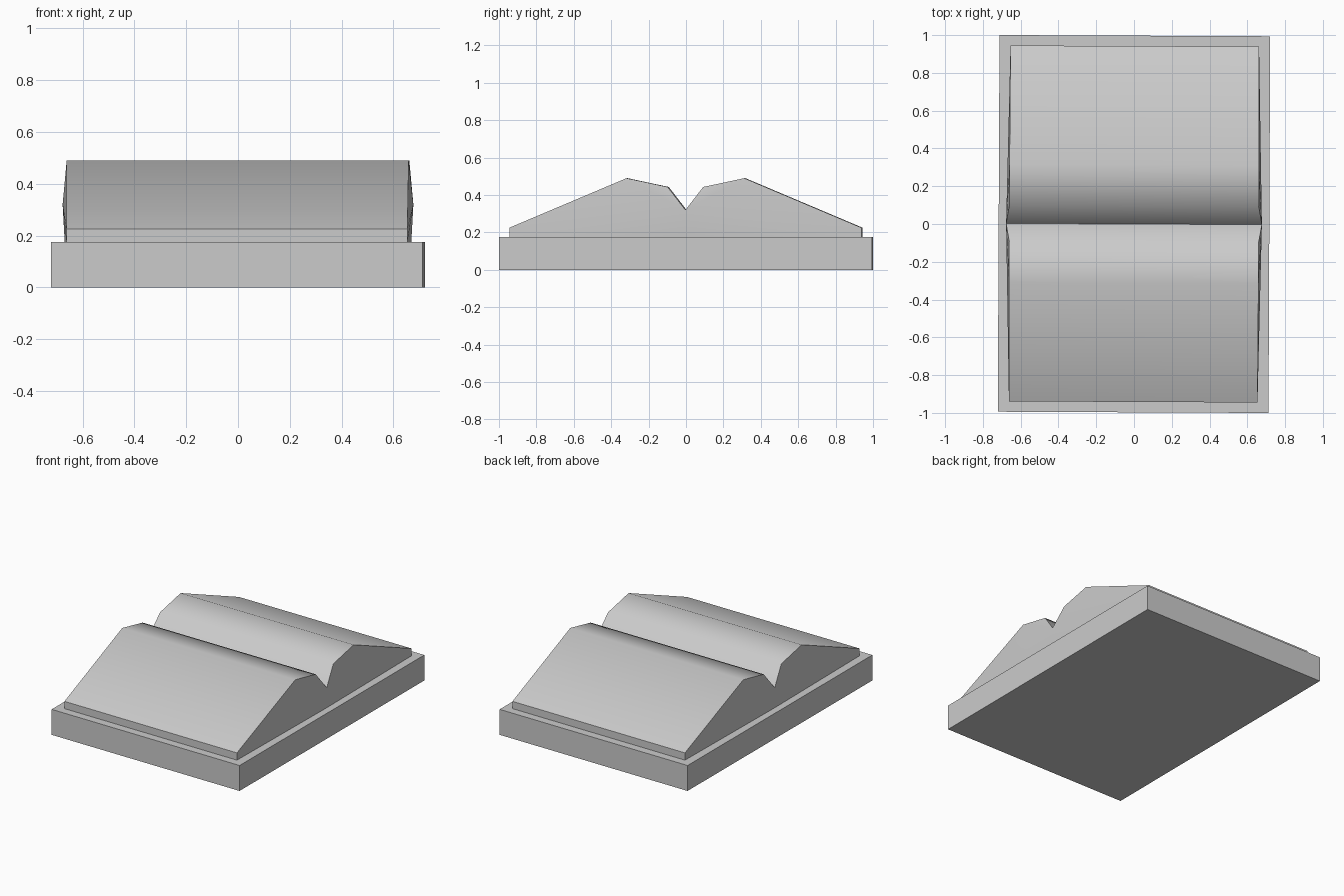
import bpy
import bmesh
import math
from mathutils import Matrix

cube = bpy.data.objects.get("Cube")
if cube:
    bpy.data.objects.remove(cube, do_unlink=True)

grey = bpy.data.materials.new("light grey")
grey.use_nodes = True
colour = (0.6, 0.6, 0.6, 1)
grey.diffuse_color = colour
grey.node_tree.nodes["Principled BSDF"].inputs["Base Color"].default_value = colour

# The whole model sits very slightly turned about z
TURN = Matrix.Rotation(-0.0045, 4, "Z")
COVER_TOP = 0.175


def finish(name, bm):
    bmesh.ops.recalc_face_normals(bm, faces=bm.faces)
    bmesh.ops.transform(bm, matrix=TURN, verts=bm.verts)
    mesh = bpy.data.meshes.new(name)
    bm.to_mesh(mesh)
    bm.free()
    mesh.materials.append(grey)
    obj = bpy.data.objects.new(name, mesh)
    bpy.context.collection.objects.link(obj)
    return obj


# Cover: flat slab
bm = bmesh.new()
bmesh.ops.create_cube(bm, size=1)
for v in bm.verts:
    v.co.x *= 1.433
    v.co.y *= 1.994
    v.co.z = (v.co.z + 0.5) * COVER_TOP
finish("cover", bm)

# Pages: half profile (half width, y, z) from gutter to fore edge, mirrored
half = [(0.66, 0.095, 0.443), (0.66, 0.315, 0.49),
        (0.658, 0.942, 0.225), (0.658, 0.942, COVER_TOP)]
gutter = (0.677, 0, 0.32)
foot = (0.669, 0, COVER_TOP)

bm = bmesh.new()
for sign in (-1, 1):
    loop = [gutter] + [(x, y * sign, z) for x, y, z in half] + [foot]
    left, right = ([bm.verts.new((side * x, y, z)) for x, y, z in loop]
                   for side in (1, -1))
    # Page surfaces and underside; the loop stays open at the spine
    for i in range(len(loop) - 1):
        bm.faces.new((left[i], left[i + 1], right[i + 1], right[i]))
    # Page ends fan out from the gutter
    for ring in (left, right):
        for i in range(1, len(loop) - 1):
            bm.faces.new((ring[0], ring[i], ring[i + 1]))
bmesh.ops.remove_doubles(bm, verts=bm.verts, dist=0.0005)
pages = finish("pages", bm)

bpy.ops.object.select_all(action="DESELECT")
pages.select_set(True)
bpy.context.view_layer.objects.active = pages
bpy.ops.object.shade_smooth_by_angle(angle=math.radians(50))
